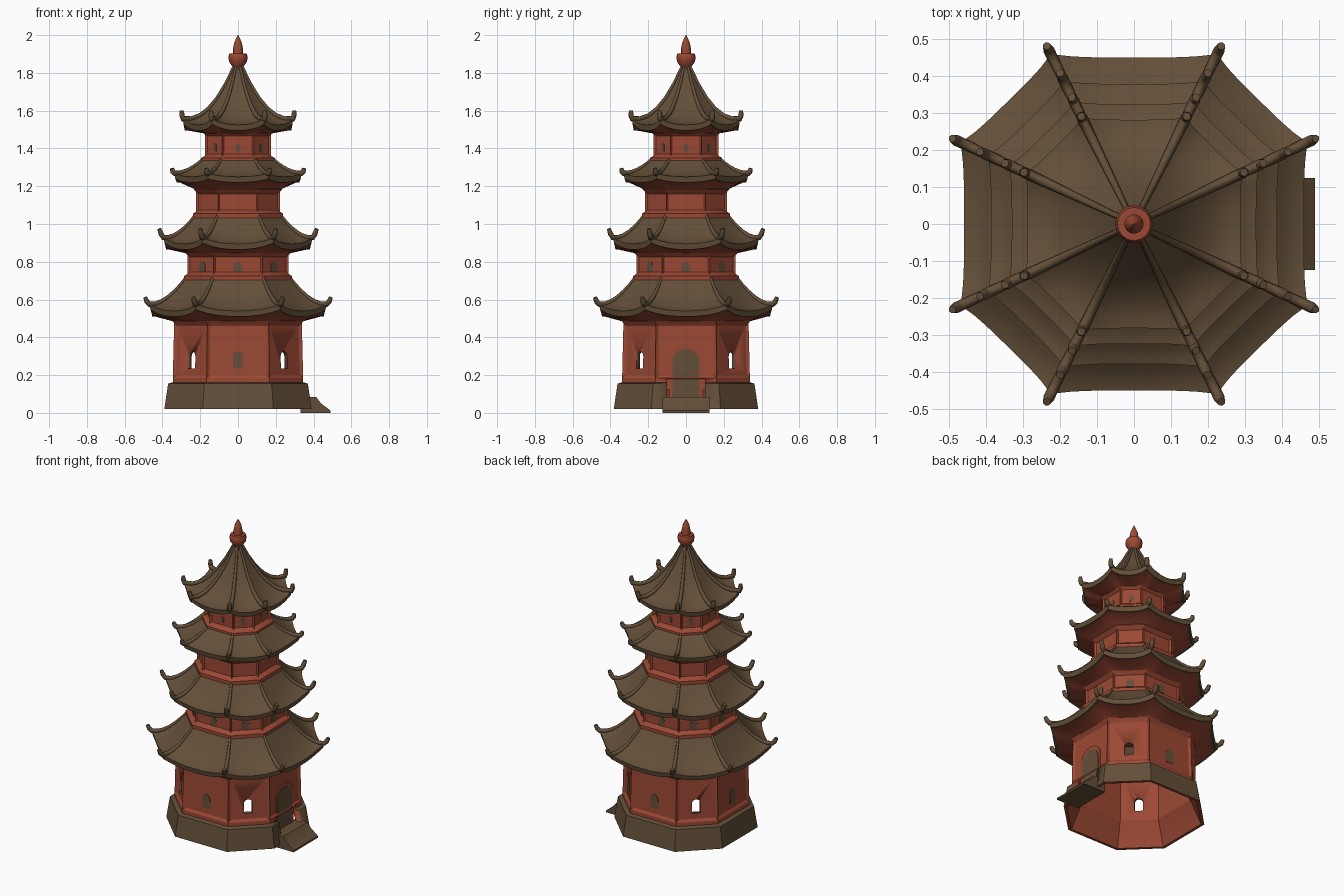
import bpy, bmesh, math
from mathutils import Vector

if "Cube" in bpy.data.objects:
    bpy.data.objects.remove(bpy.data.objects["Cube"])

def material(name, col):
    m = bpy.data.materials.new(name)
    m.diffuse_color = (*col, 1)
    m.use_nodes = True
    m.node_tree.nodes["Principled BSDF"].inputs["Base Color"].default_value = m.diffuse_color
    return m

BROWN = material("tile_brown", (0.125, 0.078, 0.040))
RED = material("wall_red", (0.33, 0.066, 0.034))
SY = 0.98                     # plan is slightly narrower in y
R = 0.48                      # corner offset: cardinal sides are wider
CORNERS = [Vector(c) for c in [(1, -R), (1, R), (R, 1), (-R, 1),
                               (-1, R), (-1, -R), (-R, -1), (R, -1)]]

def finish(bm, name, angle=30):
    me = bpy.data.meshes.new(name)
    bmesh.ops.recalc_face_normals(bm, faces=bm.faces[:])
    bm.to_mesh(me)
    bm.free()
    ob = bpy.data.objects.new(name, me)
    bpy.context.collection.objects.link(ob)
    me.materials.append(BROWN)
    me.materials.append(RED)
    bpy.ops.object.select_all(action='DESELECT')
    bpy.context.view_layer.objects.active = ob
    ob.select_set(True)
    bpy.ops.object.shade_smooth_by_angle(angle=math.radians(angle))
    return ob

def bridge(bm, rings, mats, closed=False):
    """Join successive rings of vertices; returns the faces of each band."""
    bands = []
    for i in range(len(rings) if closed else len(rings) - 1):
        a, b, n = rings[i], rings[(i + 1) % len(rings)], len(rings[i])
        bands.append([bm.faces.new((a[j], a[(j + 1) % n], b[(j + 1) % n], b[j]))
                      for j in range(n)])
        for f in bands[-1]:
            f.material_index = mats[i]
    return bands

def octagon_body(name, profile, mats, wall, inset, closed=False):
    """Eight-sided body from (apothem, z) pairs, wall band panelled."""
    bm = bmesh.new()
    rings = [[bm.verts.new((c.x * a, c.y * a * SY, z)) for c in CORNERS] for a, z in profile]
    bands = bridge(bm, rings, mats, closed)
    if not closed:
        for ring in (rings[0], rings[-1]):
            bm.faces.new(ring).material_index = 1
    bmesh.ops.recalc_face_normals(bm, faces=bm.faces[:])
    bmesh.ops.inset_individual(bm, faces=bands[wall], thickness=inset, depth=-0.01)
    return finish(bm, name)

def arch(bm, k, a, zb, w, h, t0, t1, mat, rounded=True):
    """Arched prism on side k (45 degree steps), from depth t0 to t1 about the wall."""
    ang = k * math.pi / 4
    n = Vector((math.cos(ang), math.sin(ang), 0))
    s = Vector((-n.y, n.x, 0))
    dist = a * (1, SY)[k % 4 == 2] if k % 2 == 0 else a * (1 + R) / math.sqrt(2) * 0.99
    r = w / 2
    pts = [(-r, zb), (r, zb)]
    if rounded:
        pts += [(r * math.cos(i * math.pi / 8), zb + h - r + r * math.sin(i * math.pi / 8))
                for i in range(9)]
    else:
        pts += [(r, zb + h), (-r, zb + h)]
    rings = [[bm.verts.new(n * (dist + t) + s * p + Vector((0, 0, z))) for p, z in pts]
             for t in (t0, t1)]
    bridge(bm, rings, [mat])
    for ring in rings:
        bm.faces.new(ring).material_index = mat

# ground storey: hollow, open below, brown plinth outside
ground = octagon_body("ground_storey",
    [(0.39, 0.02), (0.37, 0.155), (0.345, 0.162), (0.345, 0.185), (0.338, 0.475),
     (0.35, 0.49), (0.35, 0.53), (0.31, 0.53), (0.31, 0.17), (0.32, 0.155), (0.372, 0.02)],
    [0, 0] + [1] * 9, wall=3, inset=0.022, closed=True)

# open windows on the diagonal sides and notch in the plinth for the door
bm = bmesh.new()
for k in (1, 3, 5, 7):
    arch(bm, k, 0.335, 0.235, 0.05, 0.09, -0.06, 0.06, 0)
arch(bm, 0, 0.332, 0.08, 0.2, 0.1, 0, 0.1, 1, rounded=False)
cutter = finish(bm, "opening_cutter")
cutter.hide_render = True
mod = ground.modifiers.new("openings", 'BOOLEAN')
mod.object = cutter
mod.operation = 'DIFFERENCE'
bpy.context.view_layer.objects.active = ground
bpy.ops.object.modifier_apply(modifier=mod.name)
bpy.data.objects.remove(cutter)

# upper storeys: collar, panelled wall, flared head
for name, c, w, z0, zc, z1 in [("second_storey", 0.285, 0.268, 0.66, 0.735, 0.86),
                               ("third_storey", 0.238, 0.222, 1.00, 1.065, 1.195),
                               ("fourth_storey", 0.195, 0.176, 1.29, 1.36, 1.50)]:
    octagon_body(name, [(c, z0), (c, zc - 0.01), (w, zc), (w, z1 - 0.025),
                        (w + 0.012, z1 - 0.012), (w + 0.012, z1 + 0.02)],
                 [1] * 5, wall=2, inset=0.014)

# painted windows
bm = bmesh.new()
for k in range(8):
    if k in (2, 4, 6):
        arch(bm, k, 0.332, 0.235, 0.055, 0.09, -0.004, 0.004, 0)
    arch(bm, k, 0.258, 0.745, 0.045, 0.055, -0.003, 0.003, 0)
    arch(bm, k, 0.166, 1.385, 0.024, 0.04, -0.003, 0.003, 0)
finish(bm, "window_panels")

# door with red surround
bm = bmesh.new()
arch(bm, 0, 0.332, 0.08, 0.18, 0.285, -0.004, 0.005, 1)
finish(bm, "door_surround")
bm = bmesh.new()
arch(bm, 0, 0.337, 0.08, 0.145, 0.26, -0.001, 0.004, 0)
finish(bm, "door")

# doorstep
bm = bmesh.new()
rings = [[bm.verts.new((x, y, z)) for x, z in
          [(0.33, 0), (0.49, 0), (0.49, 0.012), (0.44, 0.05), (0.415, 0.083), (0.33, 0.083)]]
         for y in (-0.125, 0.125)]
bridge(bm, rings, [0])
for ring in rings:
    bm.faces.new(ring)
finish(bm, "doorstep")

# roofs with upturned corners
SEG, ROWS = 8, 8

def roof(name, at, zt, ae, ze, aw, zw, tip, power, lift):
    def point(k, u, v, drop=0.0, pull=0.0):
        s = abs(2 * u - 1)
        d = CORNERS[k].lerp(CORNERS[(k + 1) % 8], u)
        a = (at + (ae - at) * v - pull) * (1 + 0.02 * s ** 4 * v)
        z = ze + (zt - ze) * (1 - v) ** power + lift * s ** 2.5 * v ** 2 - drop
        return Vector((d.x * a, d.y * a * SY, z))
    cols = [(k, i / SEG) for k in range(8) for i in range(SEG)]
    bm = bmesh.new()
    rings = [[bm.verts.new(point(k, u, r / ROWS)) for k, u in cols] for r in range(ROWS + 1)]
    rings.append([bm.verts.new(point(k, u, 1, 0.03, 0.006)) for k, u in cols])
    rings.append([bm.verts.new(point(k, u, 1, 0.03, 0.022)) for k, u in cols])
    under = []
    for k, u in cols:
        d = CORNERS[k].lerp(CORNERS[(k + 1) % 8], u)
        under.append(bm.verts.new((d.x * aw, d.y * aw * SY, zw)))
    rings.append(under)
    bridge(bm, rings, [0] * (ROWS + 2) + [1])
    finish(bm, name, 35)

    # corner ridges ending in horns
    bm = bmesh.new()
    for k in range(8):
        path = [point(k, 0, v / 6) for v in range(7)]
        e, c = path[-1], CORNERS[k]
        end = Vector((c.x * tip[0], c.y * tip[0] * SY, tip[1]))
        path += [e.lerp(end, 0.55) - Vector((0, 0, 0.007)), end]
        out = Vector((c.x, c.y, 0)).normalized()
        side = Vector((-out.y, out.x, 0))
        tube = []
        for i, p in enumerate(path):
            t = (path[min(i + 1, 8)] - path[max(i - 1, 0)]).normalized()
            up = side.cross(t)
            r = 0.007 + 0.008 * min(i / 6, 1) - (0.004 if i == 8 else 0)
            tube.append([bm.verts.new(p + (side * math.cos(q) + up * math.sin(q)) * r)
                         for q in [j * math.pi / 4 for j in range(8)]])
        bridge(bm, tube, [0] * 8)
        bm.faces.new(tube[0])
        bm.faces.new(tube[-1])
    finish(bm, name + "_ridges", 60)

roof("first_roof", 0.27, 0.725, 0.46, 0.540, 0.345, 0.485, (0.492, 0.612), 1.5, 0.035)
roof("second_roof", 0.225, 1.05, 0.387, 0.895, 0.275, 0.845, (0.417, 0.975), 1.5, 0.033)
roof("third_roof", 0.185, 1.345, 0.331, 1.25, 0.23, 1.185, (0.350, 1.295), 1.5, 0.018)
roof("top_roof", 0.02, 1.84, 0.288, 1.525, 0.182, 1.48, (0.298, 1.600), 2.0, 0.033)

# finial: bulb and spear point
bm = bmesh.new()
prof = [(0.022, 1.82), (0.03, 1.835), (0.048, 1.86), (0.051, 1.885), (0.045, 1.903),
        (0.026, 1.903), (0.026, 1.93), (0.02, 1.96), (0.009, 1.985), (0.002, 2.0)]
rings = [[bm.verts.new((r * math.cos(j * math.pi / 8), r * math.sin(j * math.pi / 8), z))
          for j in range(16)] for r, z in prof]
bridge(bm, rings, [1] * 9)
for ring in (rings[0], rings[-1]):
    bm.faces.new(ring).material_index = 1
finish(bm, "finial", 45)
